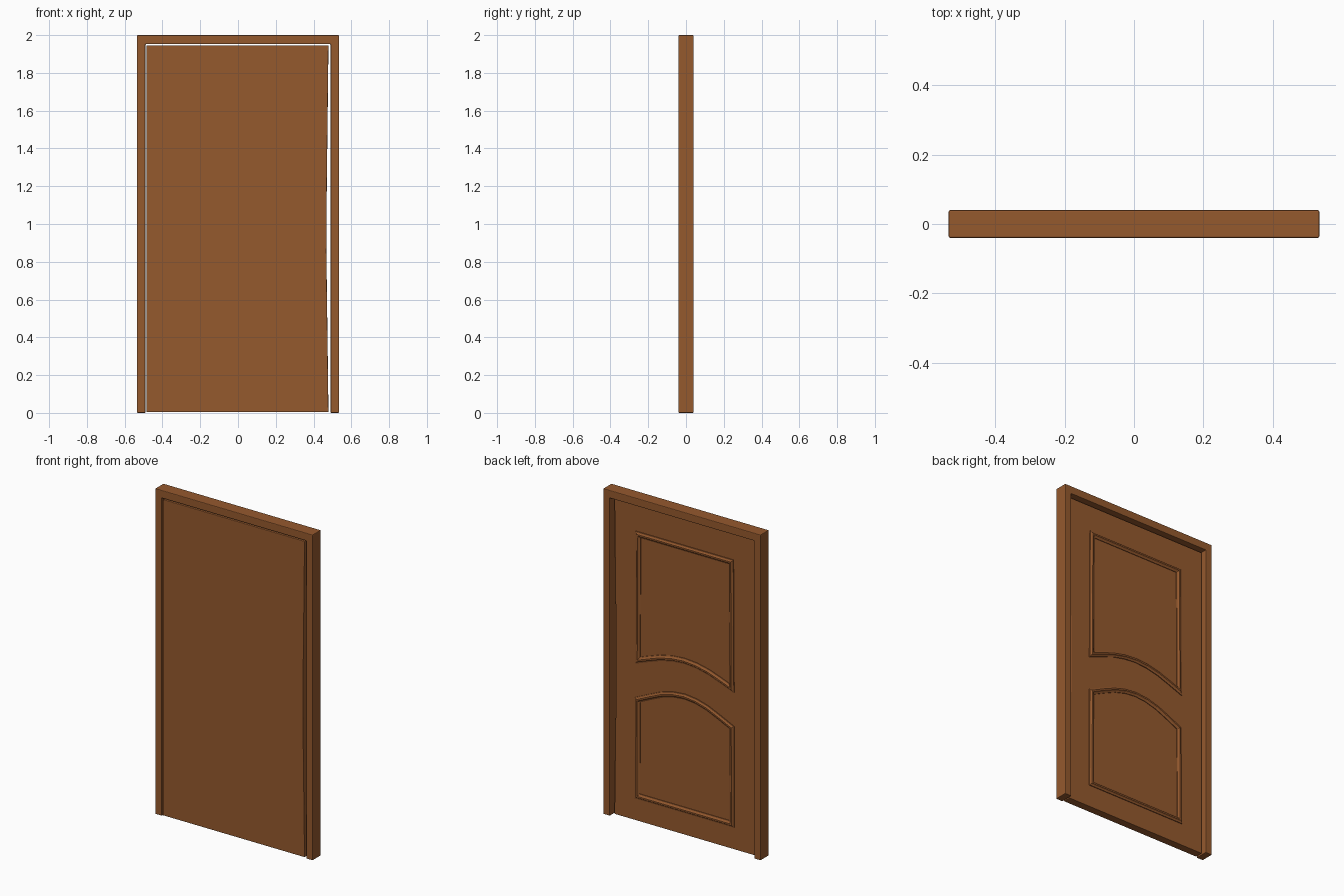
import bpy, bmesh
from mathutils import Vector

if "Cube" in bpy.data.objects:
    bpy.data.objects.remove(bpy.data.objects["Cube"])

wood = bpy.data.materials.new("brown_wood")
wood.diffuse_color = (0.30, 0.10, 0.027, 1)
wood.use_nodes = True
wood.node_tree.nodes["Principled BSDF"].inputs["Base Color"].default_value = wood.diffuse_color


def finish(bm, name, bevel=0.0):
    bmesh.ops.recalc_face_normals(bm, faces=bm.faces)
    me = bpy.data.meshes.new(name)
    bm.to_mesh(me)
    bm.free()
    me.materials.append(wood)
    ob = bpy.data.objects.new(name, me)
    bpy.context.collection.objects.link(ob)
    if bevel:
        mod = ob.modifiers.new("edge_round", 'BEVEL')
        mod.width, mod.segments = bevel, 2
        mod.limit_method = 'ANGLE'
    return ob


def slab(name, outline, y0, y1, bevel):
    """Extrude an XZ outline from y0 to y1."""
    bm = bmesh.new()
    face = bm.faces.new([bm.verts.new((x, y0, z)) for x, z in outline])
    ext = bmesh.ops.extrude_face_region(bm, geom=[face])
    verts = [g for g in ext["geom"] if isinstance(g, bmesh.types.BMVert)]
    bmesh.ops.translate(bm, verts=verts, vec=(0, y1 - y0, 0))
    return finish(bm, name, bevel)


def moulding(name, path, profile, y):
    """Sweep a (inset, height) profile round a closed counter-clockwise XZ path."""
    bm = bmesh.new()
    pts = [Vector(p) for p in path]
    n, m = len(pts), len(profile)
    rings = []
    for i, p in enumerate(pts):
        a = (p - pts[i - 1]).normalized()
        b = (pts[(i + 1) % n] - p).normalized()
        na, nb = Vector((-a.y, a.x)), Vector((-b.y, b.x))
        mitre = (na + nb) / (1 + na.dot(nb))
        rings.append([bm.verts.new((p.x + mitre.x * d, y + h, p.y + mitre.y * d))
                      for d, h in profile])
    for i in range(n):
        r, s = rings[i], rings[(i + 1) % n]
        for j in range(m):
            k = (j + 1) % m
            bm.faces.new((r[j], r[k], s[k], s[j]))
    return finish(bm, name)


# Frame: two jambs and a header in one piece
slab("door_frame", [(-0.535, 0), (-0.535, 2), (0.535, 2), (0.535, 0),
                    (0.49, 0), (0.49, 1.952), (-0.49, 1.952), (-0.49, 0)],
     -0.04, 0.04, 0.004)

# Leaf: flush at the front, recessed at the back, slightly bowed latch edge
BACK = 0.011
slab("door_leaf", [(-0.485, 0.004), (-0.485, 1.945), (0.479, 1.945),
                   (0.469, 1.1), (0.468, 0.85), (0.479, 0.004)],
     -0.038, BACK, 0.003)

# Raised mouldings on the back, sharing the arched middle rail
section = [(0, -0.004), (0, 0.005), (0.007, 0.007), (0.012, 0.013),
           (0.021, 0.013), (0.027, 0.007), (0.034, 0.004), (0.034, -0.004)]
W = 0.336
arch = [(-W, 0), (-0.24, 0.045), (-0.16, 0.08), (-0.08, 0.102), (0, 0.11),
        (0.08, 0.102), (0.16, 0.08), (0.24, 0.045), (W, 0)]
moulding("upper_panel_moulding",
         [(x, 0.967 + z * 0.8) for x, z in arch] + [(0.332, 1.782), (-0.332, 1.782)],
         section, BACK)
moulding("lower_panel_moulding",
         [(-0.338, 0.14), (0.338, 0.14)] + [(x, 0.76 + z) for x, z in reversed(arch)],
         section, BACK)
